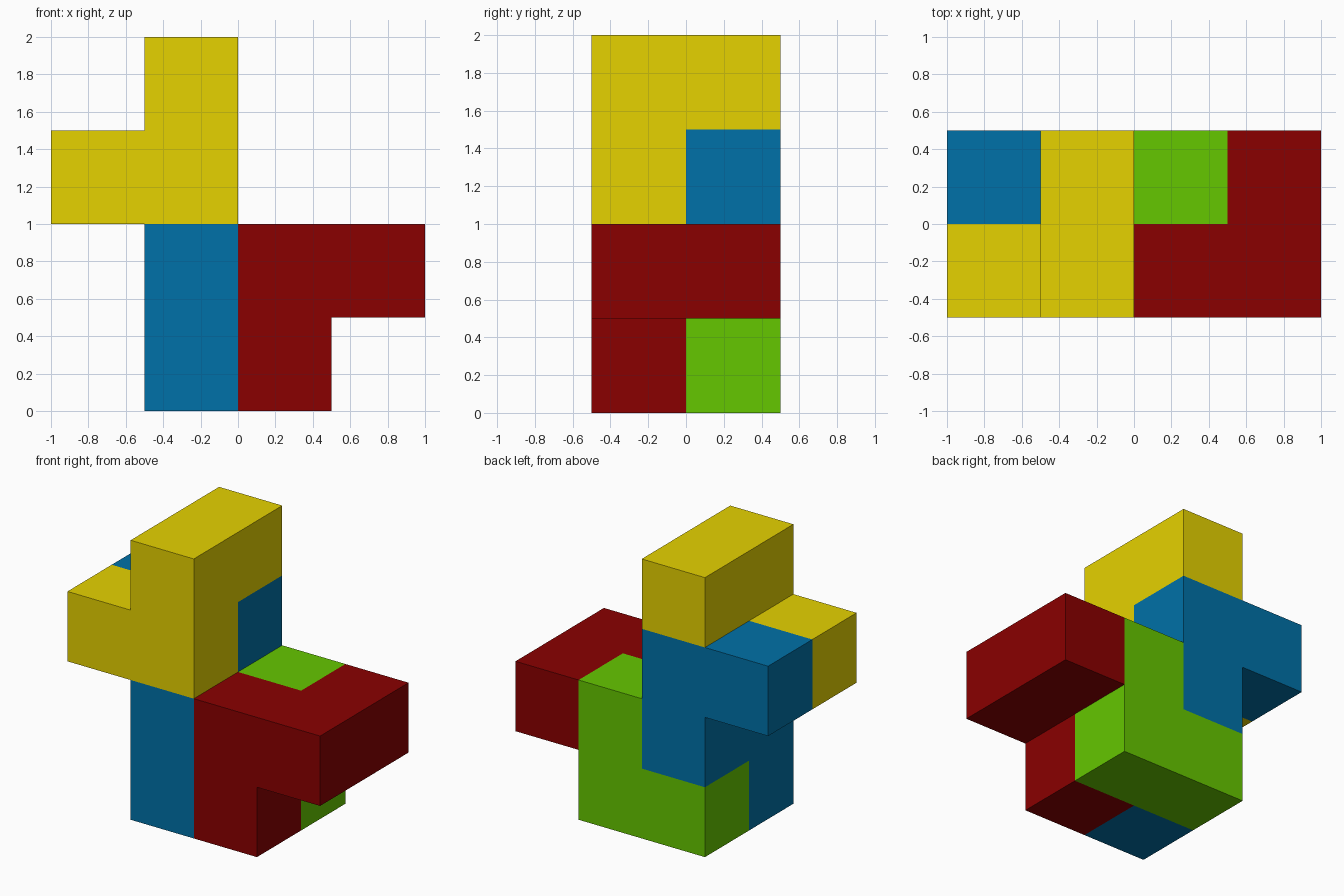
import bpy, bmesh
from mathutils import Vector

if "Cube" in bpy.data.objects:
    bpy.data.objects.remove(bpy.data.objects["Cube"])

S = 0.5                       # cell size
ORIGIN = Vector((-1.0, -0.5, 0.0))

# Interlocking pieces: name -> (linear colour, grid cells x, y, z)
PIECES = {
    "red":    ((0.254, 0.0, 0.0), [(2, 0, 0), (2, 0, 1), (3, 0, 1), (3, 1, 1)]),
    "green":  ((0.130, 0.571, 0.0), [(1, 1, 0), (2, 1, 0), (2, 1, 1)]),
    "blue":   ((0.0, 0.165, 0.392), [(1, 0, 0), (1, 0, 1), (1, 1, 1), (1, 1, 2), (0, 1, 2)]),
    "yellow": ((0.791, 0.644, 0.0), [(0, 0, 2), (1, 0, 2), (1, 0, 3), (1, 1, 3)]),
}

mesh = bpy.data.meshes.new("interlocking_block_tower")
owner = {}
for i, (name, (colour, cells)) in enumerate(PIECES.items()):
    mat = bpy.data.materials.new(name)
    mat.diffuse_color = (*colour, 1.0)
    mat.use_nodes = True
    mat.node_tree.nodes["Principled BSDF"].inputs["Base Color"].default_value = mat.diffuse_color
    mesh.materials.append(mat)
    for c in cells:
        owner[c] = i

bm = bmesh.new()
corners = {}


def corner(p):
    """Shared vertex at an integer grid point."""
    if p not in corners:
        corners[p] = bm.verts.new(ORIGIN + Vector(p) * S)
    return corners[p]


# Outer skin: one quad wherever a cell has no neighbour
for cell, index in owner.items():
    for axis in range(3):
        u, v = (axis + 1) % 3, (axis + 2) % 3
        for side in (0, 1):
            neighbour = list(cell)
            neighbour[axis] += 2 * side - 1
            if tuple(neighbour) in owner:
                continue
            quad = []
            for du, dv in ((0, 0), (1, 0), (1, 1), (0, 1)):
                p = list(cell)
                p[axis] += side
                p[u] += du
                p[v] += dv
                quad.append(corner(tuple(p)))
            face = bm.faces.new(quad if side else quad[::-1])
            face.material_index = index

bm.to_mesh(mesh)
bm.free()
tower = bpy.data.objects.new("interlocking_block_tower", mesh)
bpy.context.collection.objects.link(tower)
